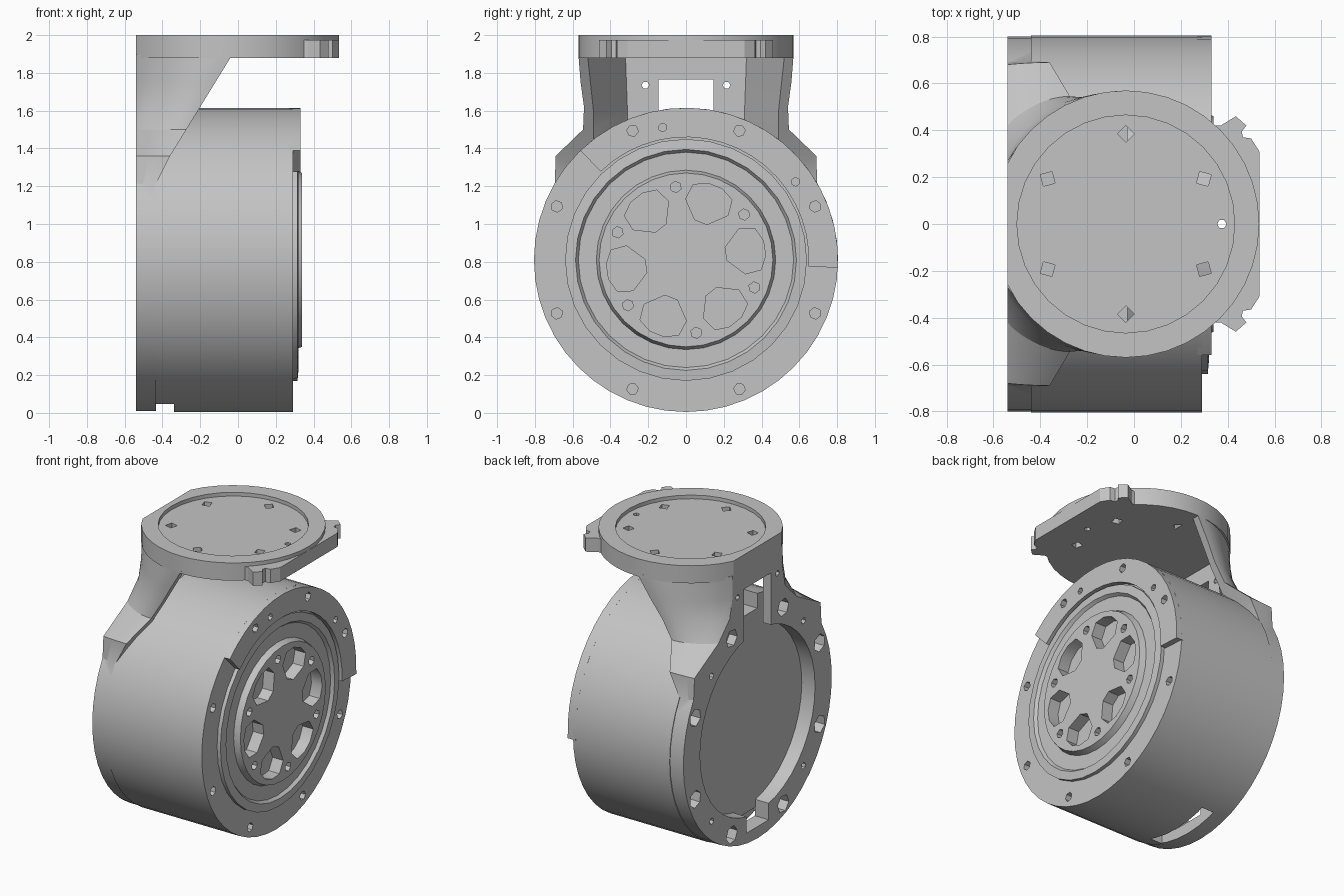
import bpy, bmesh
from math import sin, cos, pi, radians

if "Cube" in bpy.data.objects:
    bpy.data.objects.remove(bpy.data.objects["Cube"])

grey = bpy.data.materials.new("machined_grey")
grey.use_nodes = True
GREY = (0.55, 0.55, 0.55, 1)
grey.diffuse_color = GREY
grey.node_tree.nodes["Principled BSDF"].inputs["Base Color"].default_value = GREY

CZ = 0.81      # height of the motor axis
R = 0.805      # motor radius
FX = -0.035    # centre of the top flange
BACK = -0.54   # rear mounting face


def finish(name, bm):
    bmesh.ops.recalc_face_normals(bm, faces=bm.faces)
    mesh = bpy.data.meshes.new(name)
    bm.to_mesh(mesh)
    bm.free()
    mesh.materials.append(grey)
    ob = bpy.data.objects.new(name, mesh)
    bpy.context.collection.objects.link(ob)
    return ob


def loft(bm, rings):
    loops = [[bm.verts.new(p) for p in ring] for ring in rings]
    n = len(loops[0])
    for a, b in zip(loops, loops[1:]):
        for i in range(n):
            j = (i + 1) % n
            bm.faces.new((a[i], a[j], b[j], b[i]))
    bm.faces.new(loops[0])
    bm.faces.new(loops[-1])


def prisms(name, polys, axis, lo, hi):
    """Extrude flat outlines along x (outline in y, z) or along z (outline in x, y)."""
    bm = bmesh.new()
    for poly in polys:
        loft(bm, [[(d, u, v) if axis == "x" else (u, v, d) for u, v in poly]
                  for d in (lo, hi)])
    return finish(name, bm)


def circle(u, v, r, n, turn=0):
    return [(u + r * cos(2 * pi * i / n + turn), v + r * sin(2 * pi * i / n + turn))
            for i in range(n)]


def polar(u, v, r, degrees):
    return u + r * cos(radians(degrees)), v + r * sin(radians(degrees))


def holes(u, v, r, angles, size, n=6):
    return [circle(*polar(u, v, r, a), size, n, radians(a)) for a in angles]


def box(y, z0, z1):
    return [(-y, z0), (y, z0), (y, z1), (-y, z1)]


def boolean(ob, other, operation="DIFFERENCE", keep=False):
    mod = ob.modifiers.new("cut", "BOOLEAN")
    mod.operation = operation
    mod.solver = "EXACT"
    mod.object = other
    bpy.context.view_layer.objects.active = ob
    bpy.ops.object.modifier_apply(modifier=mod.name)
    if not keep:
        bpy.data.objects.remove(other)


def smooth(ob):
    bpy.ops.object.select_all(action="DESELECT")
    ob.select_set(True)
    bpy.context.view_layer.objects.active = ob
    bpy.ops.object.shade_smooth_by_angle(angle=radians(28))


bolts = [22.5 + 45 * k for k in range(8)]

# Motor housing with a cable gap at top and bottom
housing = prisms("motor_housing", [circle(0, CZ, R, 48)], "x", -0.44, 0.29)
boolean(housing, prisms("gap", [box(0.25, -0.1, 0.15), box(0.14, 1.5, 1.7)], "x", -0.5, -0.34))

# Raised part of the front rim
arc = [polar(0, CZ, R, -3 + 137 * i / 18) for i in range(19)]
arc += [polar(0, CZ, 0.65, 134 - 137 * i / 18) for i in range(19)]
rim = prisms("raised_rim_segment", [arc], "x", 0.27, 0.33)

# Rim screw holes
screws = prisms("screws", holes(0, CZ, 0.74, bolts, 0.031)
                + holes(0, CZ, 0.712, (35.5, 100), 0.023), "x", 0.2, 0.4)
boolean(housing, screws, keep=True)
boolean(rim, screws)

# Rotor: turned profile of (radius, x)
profile = [(0.64, 0.2), (0.64, 0.315), (0.585, 0.32), (0.57, 0.3), (0.475, 0.3), (0.46, 0.34)]
bm = bmesh.new()
loft(bm, [[(x, y, z) for y, z in circle(0, CZ, r, 32)] for r, x in profile])
rotor = finish("output_rotor", bm)

# Lightening pockets and screw holes of the rotor
half = [(0.215, 0.035), (0.3, 0.12), (0.385, 0.11), (0.42, 0.04)]
outline = half + [(a, -b) for a, b in reversed(half)]
pockets = []
for k in range(6):
    t = radians(8.5 + 60 * k)
    pockets.append([(a * cos(t) - b * sin(t), CZ + a * sin(t) + b * cos(t))
                    for a, b in outline])
pockets += holes(0, CZ, 0.39, [38 + 60 * k for k in range(6)], 0.03)
pocket_cutter = prisms("pockets", pockets, "x", 0.26, 0.4)
boolean(rotor, pocket_cutter, keep=True)
boolean(housing, pocket_cutter)


# Bracket: rear ring joined to a flared neck with a sloping front edge
def front_x(z):
    return max(-0.04 - (1.88 - z) * 0.615, -0.44)


def neck_ring(z, back, wide, steps=10):
    side = []
    for i in range(steps + 1):
        t = i / steps
        side.append((BACK + t * (front_x(z) - BACK),
                     back + (wide - back) * sin(t * pi / 2) ** 0.8, z))
    return side + [(x, -y, z) for x, y, z in reversed(side)]


def channel_ring(z, back, wide):
    side = [(-0.48, back, z), (front_x(z), wide, z), (front_x(z) + 0.4, wide, z)]
    return side + [(x, -y, z) for x, y, z in reversed(side)]


bracket = prisms("bracket", [circle(0, CZ, 0.8, 48)], "x", BACK, -0.435)
bm = bmesh.new()
loft(bm, [neck_ring(*s) for s in ((1.9, 0.27, 0.57), (1.75, 0.27, 0.558), (1.62, 0.3, 0.54),
                                  (1.5, 0.42, 0.545), (1.36, 0.68, 0.69), (1.2, 0.69, 0.695))])
boolean(bracket, finish("neck", bm), "UNION")
bm = bmesh.new()
loft(bm, [channel_ring(1.88, 0.32, 0.52), channel_ring(1.6, 0.31, 0.49),
          channel_ring(1.3, 0.31, 0.49)])
boolean(bracket, finish("channel", bm))

# Rear opening, cable windows and fixing holes
boolean(bracket, prisms("opening", [circle(0, CZ, 0.62, 40)], "x", -0.7, -0.3))
boolean(bracket, prisms("windows", [box(0.145, 1.38, 1.765), box(0.12, 0.09, 0.26)],
                        "x", -0.7, -0.3))
boolean(bracket, prisms("counterbores", holes(0, CZ, 0.725, bolts, 0.06), "x", -0.7, -0.47))
boolean(bracket, prisms("dowels", holes(0, CZ, 0.7, (45, 135, 225, 315), 0.022)
                        + [circle(s * 0.215, 1.735, 0.02, 6) for s in (1, -1)],
                        "x", -0.7, -0.4))

# Top flange with a flat back and a shallow recess
disc = [(max(x, BACK), y) for x, y in circle(FX, 0, 0.57, 40)]
flange = prisms("top_flange", [disc], "z", 1.88, 2.0)
boolean(flange, prisms("recess", [circle(FX, 0, 0.465, 32)], "z", 1.975, 2.1))

# Notched front tab
edge = [(0.1, 0.42), (0.37, 0.42), (0.435, 0.46), (0.48, 0.42), (0.46, 0.395),
        (0.465, 0.37), (0.5, 0.365), (0.535, 0.31)]
tab = prisms("flange_tab", [edge + [(x, -y) for x, y in reversed(edge)]], "z", 1.88, 1.974)

# Flange screw holes
flange_holes = prisms("flange_holes", holes(FX, 0, 0.385, [30 + 60 * k for k in range(6)], 0.036, 4)
                      + [circle(0.375, 0, 0.02, 6)], "z", 1.8, 2.1)
boolean(flange, flange_holes, keep=True)
boolean(tab, flange_holes)

for part in (housing, rim, rotor, bracket, flange, tab):
    smooth(part)
